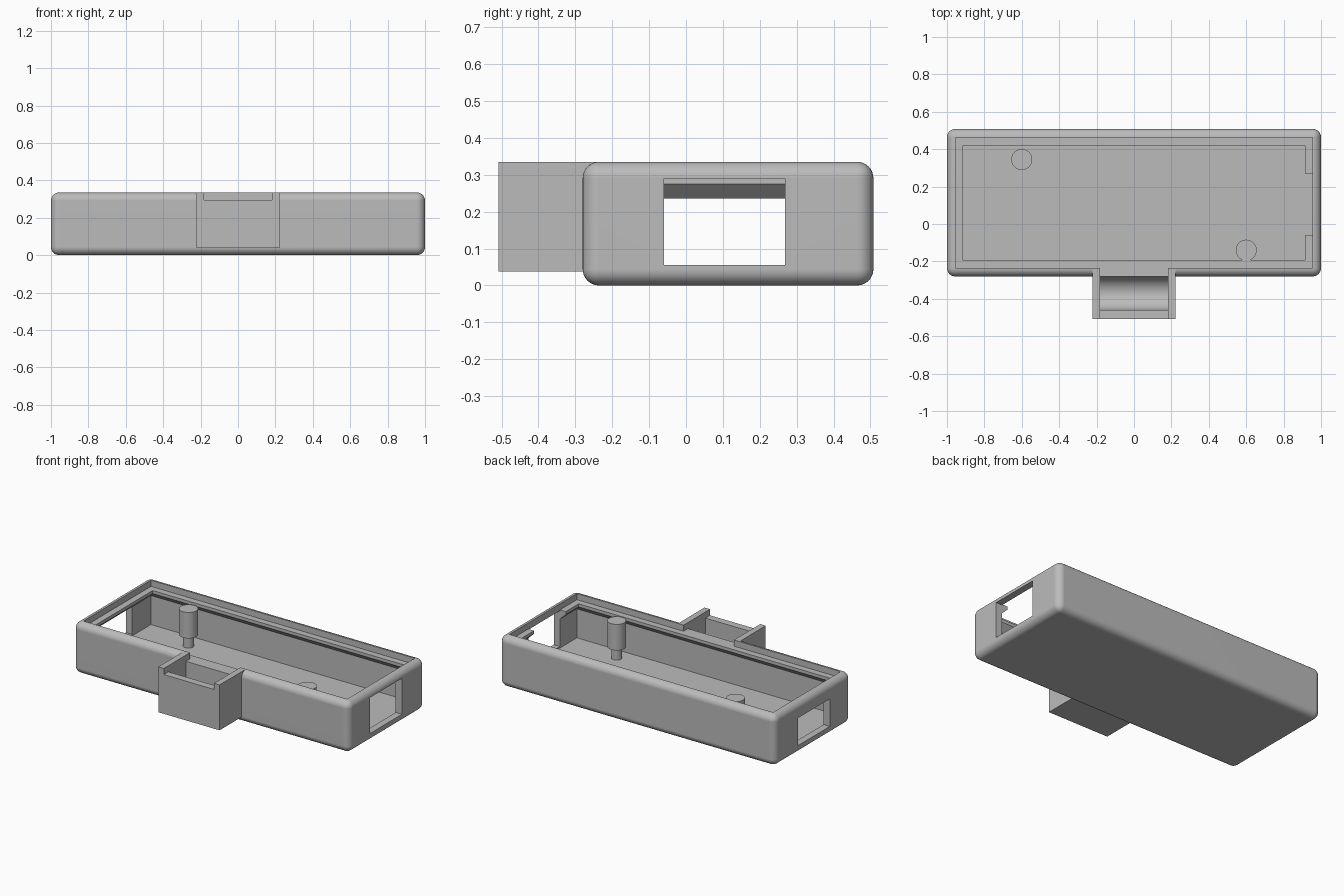
import bpy, bmesh, math
from mathutils import Matrix

if "Cube" in bpy.data.objects:
    bpy.data.objects.remove(bpy.data.objects["Cube"], do_unlink=True)

grey = bpy.data.materials.new("light grey plastic")
grey.use_nodes = True
grey.diffuse_color = (0.5, 0.5, 0.5, 1)
grey.node_tree.nodes["Principled BSDF"].inputs["Base Color"].default_value = (0.5, 0.5, 0.5, 1)

WALL, TOP = 0.045, 0.335
X, Y0, Y1 = 1.0, -0.28, 0.508


def make(name, bm):
    bmesh.ops.recalc_face_normals(bm, faces=bm.faces)
    mesh = bpy.data.meshes.new(name)
    bm.to_mesh(mesh)
    bm.free()
    mesh.materials.append(grey)
    ob = bpy.data.objects.new(name, mesh)
    bpy.context.collection.objects.link(ob)
    return ob


def box(name, x, y, z):
    bm = bmesh.new()
    bmesh.ops.create_cube(bm, size=1)
    for v in bm.verts:
        for i, span in enumerate((x, y, z)):
            v.co[i] = span[0] if v.co[i] < 0 else span[1]
    return make(name, bm)


def loft(name, rings):
    """Join rings of points into a closed solid."""
    bm = bmesh.new()
    loops = [[bm.verts.new(p) for p in ring] for ring in rings]
    n = len(loops[0])
    for a, b in zip(loops, loops[1:]):
        for i in range(n):
            j = (i + 1) % n
            bm.faces.new((a[i], a[j], b[j], b[i]))
    bm.faces.new(loops[0])
    bm.faces.new(loops[-1])
    return make(name, bm)


def activate(ob):
    bpy.ops.object.select_all(action='DESELECT')
    ob.select_set(True)
    bpy.context.view_layer.objects.active = ob


def combine(ob, tool, operation='DIFFERENCE'):
    mod = ob.modifiers.new("boolean", 'BOOLEAN')
    mod.operation, mod.solver, mod.object = operation, 'EXACT', tool
    activate(ob)
    bpy.ops.object.modifier_apply(modifier=mod.name)
    bpy.data.objects.remove(tool, do_unlink=True)


def finish(ob):
    activate(ob)
    bpy.ops.object.shade_smooth_by_angle(angle=math.radians(30))
    mod = ob.modifiers.new("clean shading", 'WEIGHTED_NORMAL')
    mod.keep_sharp = True


# Rounded case body
case = box("case_body", (-X, X), (Y0, Y1), (0, TOP))
bevel = case.modifiers.new("round", 'BEVEL')
bevel.width, bevel.segments = 0.044, 8
activate(case)
bpy.ops.object.modifier_apply(modifier=bevel.name)

# Front clip housing
combine(case, box("clip_housing", (-0.222, 0.222), (-0.508, -0.21), (0.038, TOP)), 'UNION')


# Interior with lid recess and a chamfered ledge
def ring(inset, z):
    x, a, b = X - inset, Y0 + inset, Y1 - inset
    return [(-x, a, z), (x, a, z), (x, b, z), (-x, b, z)]


LEDGE, SEAT = 0.087, 0.295
steps = [(WALL, WALL), (WALL, 0.235), (LEDGE, 0.275), (LEDGE, SEAT), (WALL, SEAT), (WALL, 0.4)]
combine(case, loft("interior_cutter", [ring(*s) for s in steps]))

# End openings, and the gap in the ledge beside the right-hand one
PORT = (-0.06, 0.268)
combine(case, box("port_cutter", (0.93, 1.1), PORT, (0.055, 0.29)))
combine(case, box("ledge_cutter", (0.88, X - WALL), PORT, (0.1, 0.32)))
combine(case, box("slot_cutter", (-1.1, -0.93), PORT, (0.055, 0.235)))

# Clip channel: shallow tongue slot and round-bottomed trough
HALF = 0.182
combine(case, box("tongue_cutter", (-HALF, HALF), (-0.6, -0.22), (SEAT, 0.4)))
R, CY, CZ = 0.09, -0.37, 0.17
arc = [math.pi * (1 + i / 24) for i in range(25)]
trough = [(CY + R * math.cos(t), CZ + R * math.sin(t)) for t in arc]
trough += [(CY + R, 0.32), (CY - R, 0.32)]
combine(case, loft("trough_cutter", [[(x, y, z) for y, z in trough] for x in (-HALF, HALF)]))
finish(case)

# Two stepped posts: slim foot, wide head
for side, px, py in (("right", -0.6, 0.345), ("left", 0.6, -0.14)):
    bm = bmesh.new()
    for radius, z0, z1 in ((0.032, 0.04, 0.125), (0.056, 0.12, 0.29)):
        bmesh.ops.create_cone(bm, cap_ends=True, segments=48, radius1=radius, radius2=radius,
                              depth=z1 - z0, matrix=Matrix.Translation((px, py, (z0 + z1) / 2)))
    finish(make(side + "_post", bm))
